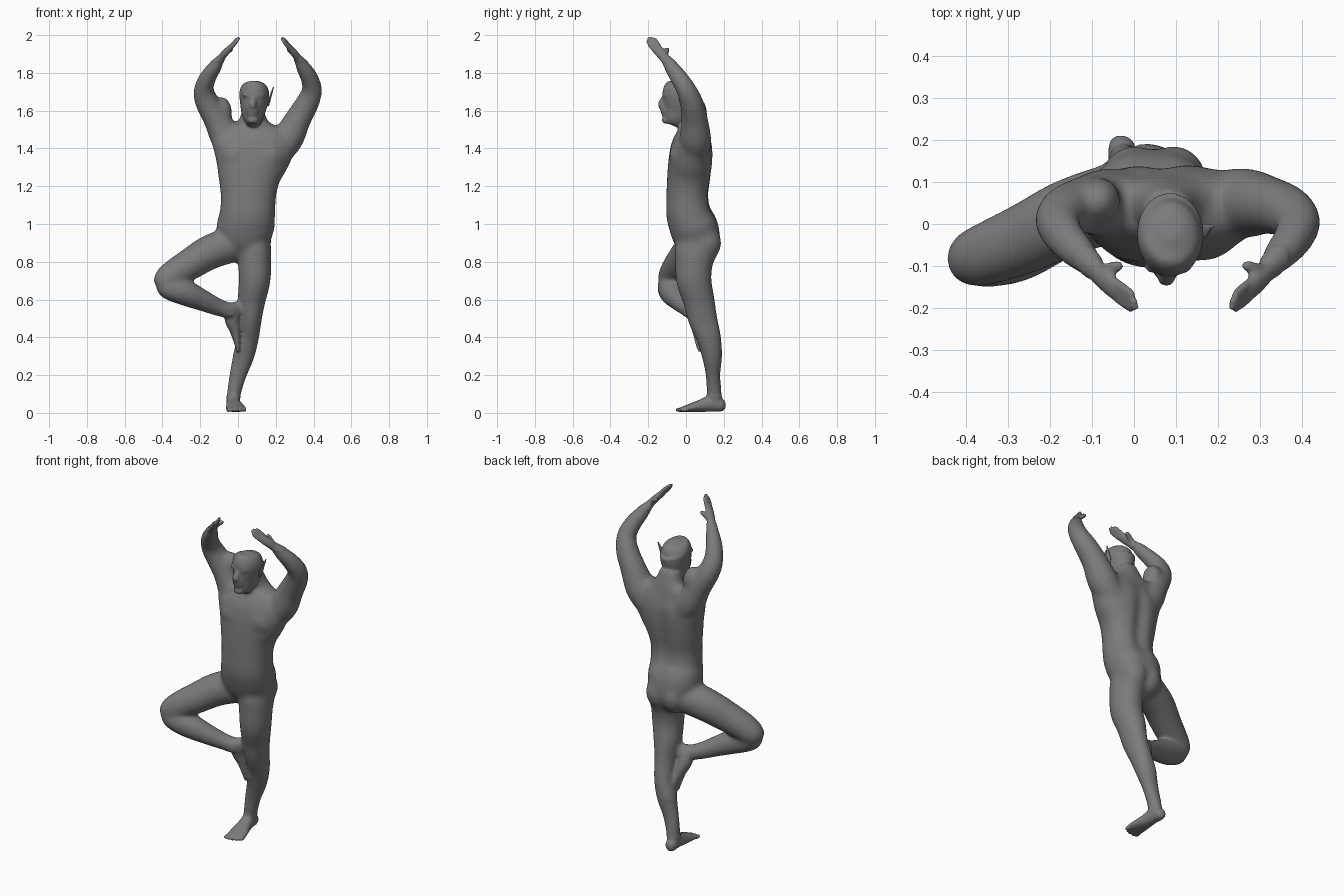
import bpy, bmesh
from math import sin, cos, pi, exp, copysign
from mathutils import Vector, Matrix

N = 28
AXIS = 0.108          # mirror line of the upper body
body = bmesh.new()
grey = bpy.data.materials.new("dark_grey")
grey.diffuse_color = (.2, .2, .2, 1)


def spline(s, steps=5):
    """Catmull-Rom through section rows (x, y, z, ra, rb)."""
    s = [Vector(r if len(r) == 5 else (*r, r[3])) for r in s]
    out = []
    for i in range(len(s) - 1):
        a, b, c, d = s[max(i - 1, 0)], s[i], s[i + 1], s[min(i + 2, len(s) - 1)]
        for k in range(steps):
            t = k / steps
            out.append(0.5 * (2 * b + (c - a) * t + (2 * a - 5 * b + 4 * c - d) * t * t
                              + (3 * b - a - 3 * c + d) * t ** 3))
    return out + [s[-1]]


def loft(bm, secs, side=(1, 0, 0), power=2.0, mirror=False):
    """Sweep elliptical sections along their centres."""
    rows = spline(secs)
    cen = [Vector(r[:3]) for r in rows]
    rings = []
    for i, r in enumerate(rows):
        t = (cen[min(i + 1, len(cen) - 1)] - cen[max(i - 1, 0)]).normalized()
        u = Vector(side)
        u = (u - t * u.dot(t)).normalized()
        w = t.cross(u)
        ring = []
        for k in range(N):
            a = 2 * pi * k / N
            ca, sa = (copysign(abs(f) ** (2 / power), f) for f in (cos(a), sin(a)))
            p = cen[i] + u * (max(r[3], .003) * ca) + w * (max(r[4], .003) * sa)
            if mirror:          # the right arm leans a little differently
                p.x = 2 * AXIS - p.x + max(-.012, .1 * (p.z - 1.77))
            ring.append(bm.verts.new(p))
        rings.append(ring)
    faces = [bm.faces.new((a[k], a[(k + 1) % N], b[(k + 1) % N], b[k]))
             for a, b in zip(rings, rings[1:]) for k in range(N)]
    faces += [bm.faces.new(rings[0][::-1]), bm.faces.new(rings[-1])]
    bmesh.ops.recalc_face_normals(bm, faces=faces)


def ball(bm, c, r):
    m = Matrix.Translation(c) @ Matrix.Diagonal((*r, 1))
    bmesh.ops.create_uvsphere(bm, u_segments=20, v_segments=12, radius=1, matrix=m)


def finish(bm, name):
    me = bpy.data.meshes.new(name)
    bm.to_mesh(me)
    bm.free()
    ob = bpy.data.objects.new(name, me)
    bpy.context.collection.objects.link(ob)
    me.materials.append(grey)
    for p in me.polygons:
        p.use_smooth = True
    return ob


# torso and neck
loft(body, [(.06, .05, .80, .06, .06), (.05, .06, .88, .12, .112), (.04, .047, .97, .153, .13),
            (.05, .017, 1.05, .147, .122), (.055, .01, 1.15, .147, .114), (.06, .018, 1.25, .167, .118),
            (.075, .027, 1.35, .203, .118), (.083, .033, 1.43, .22, .107), (.08, .04, 1.50, .165, .077),
            (.08, .04, 1.54, .085, .065), (.08, .025, 1.60, .057, .057)], power=2.2)
for x in (.0, .095):                                    # buttocks
    ball(body, (x, .1, .9), (.08, .088, .1))
for x in (0, .16):                                      # chest muscles
    ball(body, (x, -.005, 1.36), (.1, .085, .09))
for x, z in ((-.085, 1.59), (.29, 1.5)):                # shoulder caps
    ball(body, (x, .055, z), (.055, .058, .085))
loft(body, [(-.06, .06, 1.48, .05), (.02, .06, 1.5, .05), (.08, .055, 1.52, .05),
            (.15, .06, 1.47, .05), (.24, .06, 1.46, .05)], side=(0, 1, 0))   # shoulder yoke

# head with brow, nose and chin
loft(body, [(.08, -.075, 1.522, .025, .03), (.08, -.062, 1.55, .048, .06), (.081, -.038, 1.60, .065, .086),
            (.085, -.026, 1.65, .076, .096), (.087, -.024, 1.70, .079, .099), (.09, -.012, 1.733, .06, .073),
            (.09, -.007, 1.752, .022, .03)])
ball(body, (.077, -.085, 1.61), (.04, .052, .065))      # mid face
loft(body, [(.081, -.11, 1.68, .012), (.079, -.122, 1.655, .017), (.077, -.128, 1.628, .021),
            (.077, -.115, 1.61, .014)])
for x in (.052, .11):
    ball(body, (x, -.102, 1.682), (.03, .018, .011))    # brow
ball(body, (.078, -.108, 1.55), (.03, .02, .02))        # chin
ball(body, (.027, .03, 1.56), (.016, .018, .028))       # lower ear lobe

# standing leg and foot
loft(body, [(.1, .06, .95, .07, .09), (.09, .052, .86, .087, .112), (.089, .042, .79, .088, .1),
            (.088, .042, .70, .084, .094), (.073, .067, .60, .075, .085), (.067, .088, .50, .06, .079),
            (.056, .12, .40, .056, .067), (.03, .138, .30, .057, .055), (.0, .143, .20, .047, .04),
            (-.022, .15, .10, .038, .041), (-.025, .15, .045, .034, .038)])
loft(body, [(-.03, .21, .035, .012, .015), (-.03, .193, .038, .03, .032), (-.025, .14, .05, .036, .044),
            (-.02, .08, .038, .043, .034), (-.012, .02, .026, .054, .022), (-.009, -.025, .018, .055, .013)])
for i in range(5):                                      # toes
    ball(body, (-.052 + i * .022, -.037 + .003 * (i - 1) ** 2, .016), (.0122 - .0007 * i, .023, .012))

# lifted leg: thigh, shin, foot against the other leg
loft(body, [(.05, .07, .89, .08), (-.03, .055, .89, .094), (-.15, .018, .85, .092), (-.25, -.03, .79, .085),
            (-.34, -.067, .735, .077), (-.395, -.085, .692, .066), (-.428, -.093, .67, .04)], side=(0, 1, 0))
loft(body, [(-.412, -.09, .69, .04), (-.37, -.088, .665, .064), (-.28, -.07, .636, .07),
            (-.18, -.032, .592, .057), (-.1, .005, .557, .047), (-.03, .03, .538, .042)], side=(0, 1, 0))
loft(body, [(-.01, .028, .585, .02, .018), (-.018, .037, .555, .04, .036), (-.03, .052, .5, .042, .042),
            (-.014, .075, .435, .042, .03), (-.002, .092, .365, .042, .017), (.0, .097, .325, .034, .009)],
     side=(0, 1, 0))

# arms, mirrored, with palm, fingers and thumb
for m in (False, True):
    loft(body, [(.19, .05, 1.36, .075), (.262, .05, 1.45, .084), (.315, .046, 1.55, .071),
                (.367, .03, 1.64, .063), (.392, .002, 1.71, .054), (.377, -.038, 1.775, .048),
                (.345, -.077, 1.83, .04), (.316, -.112, 1.878, .027, .023)], side=(0, 1, 0), mirror=m)
    loft(body, [(.325, -.105, 1.868, .024, .021), (.295, -.138, 1.908, .028, .019),
                (.266, -.165, 1.94, .028, .015)], side=(.25, 1, 0), mirror=m)
    d = Vector((-.55, -.46, .69)).normalized()
    s = Vector((.25, 1, 0))
    w = (s - d * s.dot(d)).normalized()
    for i, length in enumerate((.055, .071, .077, .063)):
        a = Vector((.27, -.161, 1.938)) + w * (.02 - .0135 * i)
        loft(body, [(*(a + d * length * t), r) for t, r in
                    ((-.1, .01), (.4, .0105), (.85, .009), (1, .005))], side=(0, 1, 0), mirror=m)
    loft(body, [(.312, -.11, 1.885, .014), (.285, -.105, 1.912, .015), (.268, -.1, 1.924, .013),
                (.258, -.098, 1.93, .008)], side=(0, 1, 0), mirror=m)

# fuse everything into one smooth skin
rough = finish(body, "rough_parts")
r = rough.modifiers.new("fuse", 'REMESH')
r.mode = 'VOXEL'
r.voxel_size = .006
skin = bmesh.new()
skin.from_object(rough, bpy.context.evaluated_depsgraph_get())
bpy.data.objects.remove(rough)


def is_fine(p):
    """Head, hands and feet keep their detail."""
    head = p.z > 1.53 and abs(p.x - .085) < .09 and p.y < .09
    sole = p.x > -.08 and .3 < p.z < .52 and p.x < .02
    return head or sole or p.z > 1.86 or p.z < .09


# spine groove
for v in skin.verts:
    if v.co.y > .04 and .95 < v.co.z < 1.5:
        fade = sin(pi * (v.co.z - .95) / .55)
        v.co.y -= .022 * fade * exp(-((v.co.x - .065) / .035) ** 2)
broad = [v for v in skin.verts if not is_fine(v.co)]
for i in range(40):
    bmesh.ops.smooth_vert(skin, verts=broad if i > 5 else skin.verts, factor=.5,
                          use_axis_x=True, use_axis_y=True, use_axis_z=True)
finish(skin, "figure_body")

# pointed ear
ear = bmesh.new()
loft(ear, [(.158, -.02, 1.625, .008, .006), (.166, -.018, 1.655, .018, .006),
           (.175, -.012, 1.685, .012, .005), (.188, -.005, 1.725, .003, .003)], side=(0, 1, 0))
finish(ear, "pointed_ear")
